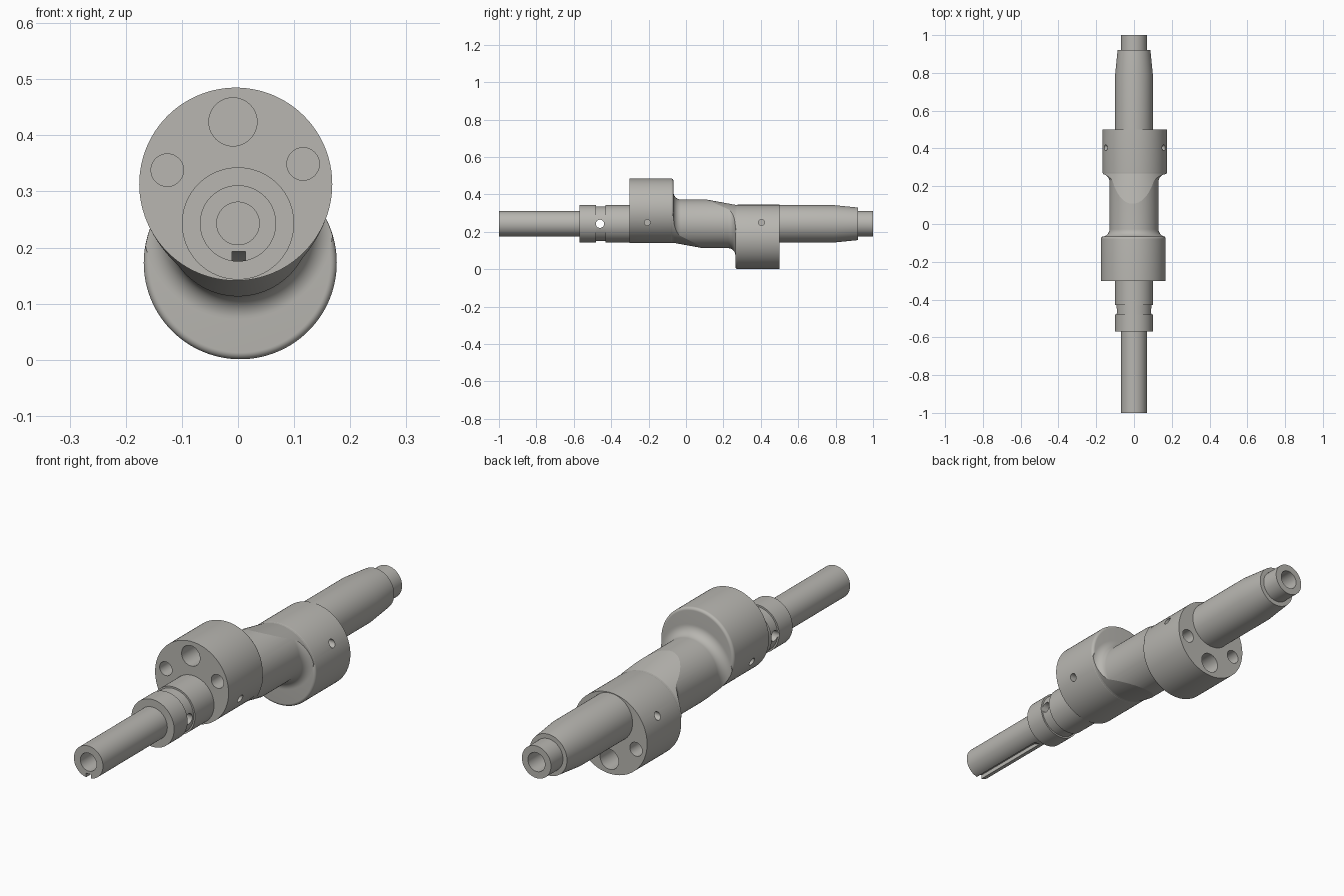
import bpy, bmesh
from math import sin, cos, pi, radians
from mathutils import Matrix, Vector

old = bpy.data.objects.get("Cube")
if old:
    bpy.data.objects.remove(old, do_unlink=True)

AXIS = 0.243          # height of the shaft axis
ECC_R = 0.172         # eccentric radius
ECC_X, ECC_Z = -0.004, 0.07   # eccentric offset from the shaft axis

steel = bpy.data.materials.new("steel grey")
steel.use_nodes = True
colour = (0.48, 0.47, 0.44, 1)
steel.diffuse_color = colour
bsdf = next(n for n in steel.node_tree.nodes if n.type == 'BSDF_PRINCIPLED')
bsdf.inputs["Base Color"].default_value = colour


def make(name, bm):
    bmesh.ops.recalc_face_normals(bm, faces=bm.faces)
    mesh = bpy.data.meshes.new(name)
    bm.to_mesh(mesh)
    bm.free()
    mesh.materials.append(steel)
    ob = bpy.data.objects.new(name, mesh)
    bpy.context.collection.objects.link(ob)
    return ob


def lathe(name, profile, x=0, z=AXIS, n=96):
    """Turn (y, radius) points around an axis parallel to y."""
    bm = bmesh.new()
    rings = [[bm.verts.new((x + r * cos(2 * pi * i / n), y, z + r * sin(2 * pi * i / n)))
              for i in range(n)] for y, r in profile]
    for a, b in zip(rings, rings[1:]):
        for i in range(n):
            j = (i + 1) % n
            bm.faces.new((a[i], a[j], b[j], b[i]))
    bm.faces.new(rings[0])
    bm.faces.new(rings[-1])
    return make(name, bm)


def cross_rod(x0, x1, y, z, r, n=32):
    bm = bmesh.new()
    m = Matrix.Translation(((x0 + x1) / 2, y, z)) @ Matrix.Rotation(pi / 2, 4, 'Y')
    bmesh.ops.create_cone(bm, cap_ends=True, segments=n, radius1=r, radius2=r,
                          depth=abs(x1 - x0), matrix=m)
    return make("cutter", bm)


def box(lo, hi):
    bm = bmesh.new()
    lo, hi = Vector(lo), Vector(hi)
    m = Matrix.Translation((lo + hi) / 2) @ Matrix.Diagonal((*(hi - lo), 1))
    bmesh.ops.create_cube(bm, size=1, matrix=m)
    return make("cutter", bm)


def select(ob):
    bpy.ops.object.select_all(action='DESELECT')
    ob.select_set(True)
    bpy.context.view_layer.objects.active = ob


def boolean(ob, cutters, operation='DIFFERENCE'):
    select(ob)
    for c in cutters:
        mod = ob.modifiers.new("cut", 'BOOLEAN')
        mod.operation, mod.solver, mod.object = operation, 'EXACT', c
        bpy.ops.object.modifier_apply(modifier=mod.name)
        bpy.data.objects.remove(c, do_unlink=True)


def smooth(ob, angle=30):
    select(ob)
    bpy.ops.object.shade_smooth_by_angle(angle=radians(angle))


# Front shaft: slim journal, grooved collar, bore, cross hole and keyway
front_shaft = lathe("front_shaft", [
    (-1, 0.068), (-0.57, 0.068), (-0.57, 0.1), (-0.48, 0.1), (-0.48, 0.093),
    (-0.43, 0.093), (-0.43, 0.1), (-0.28, 0.1)])
boolean(front_shaft, [
    lathe("cutter", [(-1.1, 0.038), (-0.42, 0.038)], n=48),
    cross_rod(-0.2, 0.2, -0.46, AXIS, 0.022),
    box((-0.011, -1.1, 0.1), (0.013, -0.68, 0.193)),
    cross_rod(-0.011, 0.013, -0.68, 0.093, 0.1, 64)])
smooth(front_shaft)

# Back shaft: bearing seat, taper and stub end with bore
back_shaft = lathe("back_shaft", [
    (0.47, 0.1), (0.79, 0.1), (0.92, 0.087), (0.92, 0.068), (1, 0.068)])
boolean(back_shaft, [lathe("cutter", [(0.75, 0.04), (1.1, 0.04)], n=48)])
smooth(back_shaft)

# Eccentrics: the back one is the front one turned half round the shaft
ROUND = 0.012
HOLES = [(-0.009, 0.181, 0.043), (-0.126, 0.095, 0.029), (0.116, 0.106, 0.029)]
for name, s, outer, inner in (("front_eccentric", 1, -0.303, -0.067),
                              ("back_eccentric", -1, 0.5, 0.264)):
    d = 1 if inner > outer else -1      # direction from outer to inner face
    rim = [(inner - d * ROUND * (1 - sin(a)), ECC_R - ROUND * (1 - cos(a)))
           for a in (i * pi / 16 for i in range(9))]
    ecc = lathe(name, [(outer, ECC_R)] + rim, s * ECC_X, AXIS + s * ECC_Z, n=128)
    cutters = [lathe("cutter", [(outer - d * 0.1, r), (outer + d * 0.16, r)],
                     s * x, AXIS + s * z, n=48) for x, z, r in HOLES]
    screw_y = outer + d * 0.096
    cutters += [cross_rod(side * 0.11, side * 0.25, screw_y, 0.25, 0.016)
                for side in (-1, 1)]
    boolean(ecc, cutters)
    smooth(ecc)

# Neck: round bar with fillets, trimmed by a cone from each eccentric
NECK_R, FILLET = 0.13, 0.04
arc = [i * pi / 32 for i in range(17)]
left = [(-0.067 + FILLET * (1 - cos(a)), NECK_R + FILLET * (1 - sin(a))) for a in arc]
right = [(0.197 - y, r) for y, r in reversed(left)]
neck = lathe("neck", [(-0.085, 0.17)] + left + right + [(0.282, 0.17)], n=128)
trim = [(-0.2, 0.1715), (-0.067, 0.1715), (0.1, 0.202), (0.1, 0.5), (0.5, 0.5)]
boolean(neck, [
    lathe("cutter", trim, ECC_X, AXIS + ECC_Z, n=128),
    lathe("cutter", [(0.197 - y, r) for y, r in trim], -ECC_X, AXIS - ECC_Z, n=128)],
    'INTERSECT')
smooth(neck, 8)
